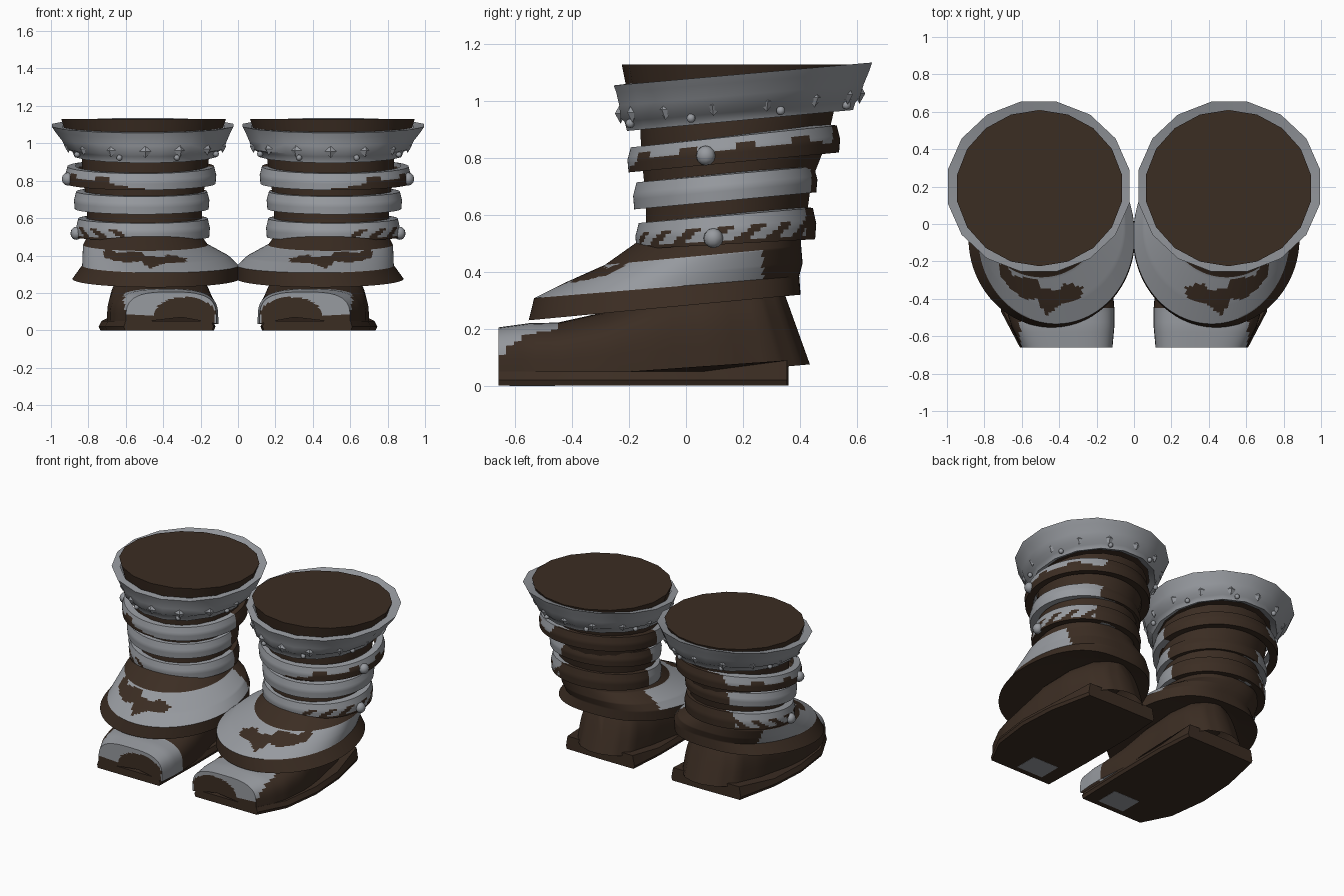
import bpy, bmesh, math
from mathutils import Matrix, Vector

if "Cube" in bpy.data.objects:
    bpy.data.objects.remove(bpy.data.objects["Cube"])


def material(name, rgb):
    m = bpy.data.materials.new(name)
    m.diffuse_color = (*rgb, 1)
    m.use_nodes = True
    m.node_tree.nodes["Principled BSDF"].inputs["Base Color"].default_value = m.diffuse_color
    return m


LEATHER = material("dark brown leather", (0.044, 0.026, 0.0165))
METAL = material("grey metal", (0.31, 0.325, 0.35))
BROWN, GREY = 0, 1


def finish(bm, name, angle=38):
    """Store the right boot part and mirror it to the left boot."""
    bmesh.ops.recalc_face_normals(bm, faces=bm.faces)
    me = bpy.data.meshes.new(name)
    bm.to_mesh(me)
    bm.free()
    me.materials.append(LEATHER)
    me.materials.append(METAL)
    me.shade_smooth()
    me.set_sharp_from_angle(angle=math.radians(angle))
    ob = bpy.data.objects.new(name, me)
    bpy.context.collection.objects.link(ob)
    ob.modifiers.new("left_and_right", 'MIRROR').use_axis[0] = True
    return ob


def ring_point(ring, a, square=1):
    """Point on a tilted oval (centre x, centre y, radius x, radius y, front z, back z)."""
    cx, cy, rx, ry, zf, zb = ring
    s, c = math.sin(a), math.cos(a)
    if s > 0:                                   # optional squarer back half
        c = math.copysign(abs(c) ** square, c)
    return Vector((cx + rx * c, cy + ry * s, zf + (zb - zf) * (s + 1) / 2))


def skin(bm, loops, closed, paint):
    """Bridge point loops; paint(centre, position along loop, row) gives a colour."""
    rows = [[bm.verts.new(p) for p in lp] for lp in loops]
    n = len(rows[0])
    for r in range(len(rows) - 1):
        for i in range(n if closed else n - 1):
            j = (i + 1) % n
            f = bm.faces.new((rows[r][i], rows[r][j], rows[r + 1][j], rows[r + 1][i]))
            f.material_index = paint(f.calc_center_median(), (i + 0.5) / n, r)
    return rows


def loft(name, rings, paint, sides=16, steps=1, caps=True, angle=38, square=1):
    """Shell through tilted oval rings, subdivided in height for painting."""
    fine = []
    for a, b in zip(rings, rings[1:]):
        fine += [[p + (q - p) * k / steps for p, q in zip(a, b)] for k in range(steps)]
    fine.append(rings[-1])
    loops = [[ring_point(ring, math.tau * (i + 0.5) / sides, square) for i in range(sides)]
             for ring in fine]
    bm = bmesh.new()
    rows = skin(bm, loops, True, paint)
    if caps:
        bm.faces.new(rows[0])
        bm.faces.new(rows[-1])
    return finish(bm, name, angle)


def brown(c, u, r):
    return BROWN


def grey(c, u, r):
    return GREY


# Leather shaft and top lining
loft("shaft", [(.50, .12, .30, .28, .46, .48), (.50, .14, .31, .285, .52, .58),
               (.50, .15, .312, .295, .66, .72), (.50, .17, .335, .33, .80, .86),
               (.495, .18, .345, .345, .90, .97)], brown, sides=20)
loft("top_lining", [(.505, .19, .41, .39, 1.0, 1.04), (.505, .192, .447, .418, 1.13, 1.13)],
     brown, sides=18)

# Flared metal cuff with a stepped lower lip
loft("cuff", [(.495, .19, .35, .36, .91, .985), (.495, .19, .385, .405, .895, .97),
              (.495, .19, .398, .414, .928, .998), (.497, .19, .43, .428, .94, 1.01),
              (.50, .195, .45, .438, .985, 1.06), (.508, .199, .478, .453, 1.03, 1.105),
              (.51, .20, .495, .463, 1.055, 1.137), (.505, .192, .44, .412, 1.06, 1.118)],
     grey, sides=16, caps=False, angle=50)


# Strap bands: metal on the front and outside, leather at the back
def band_paint(style, cx, outer, inner):
    def paint(c, u, r):
        if c.y > (outer if c.x > cx else inner):
            return BROWN
        v = (r - 3.5) / 8          # height fraction across the outer wall
        wave = (u * (11 if style == "notched" else 17)) % 1
        if style == "notched":
            if v < .5 * min(1, (c.x - .46) / .32):
                return BROWN
            if c.x > .68 and v < .78 and wave < .36:
                return BROWN
        if style == "slashed" and c.x > cx + .1:
            if v < .08 or (v < .68 and (wave - v * 1.3) % 1 < .44):
                return BROWN
        return GREY
    return paint


def band(name, cx, cy, rx, ry, z0f, z1f, z0b, z1b, style, outer, inner):
    mf, mb = (z0f + z1f) / 2, (z0b + z1b) / 2
    loft(name, [(cx, cy, rx - .05, ry - .05, z0f + .005, z0b + .005),
                (cx, cy, rx, ry, z0f, z0b), (cx, cy, rx + .004, ry + .004, mf, mb),
                (cx, cy, rx - .008, ry - .008, z1f, z1b),
                (cx, cy, rx - .05, ry - .05, z1f + .004, z1b + .004)],
         band_paint(style, cx, outer, inner), sides=168, steps=4, caps=False)


band("upper_band", .52, .168, .40, .37, .75, .838, .82, .915, "notched", .515, .15)
band("middle_band", .515, .138, .358, .32, .62, .715, .68, .77, "plain", .44, .15)
band("lower_band", .508, .14, .354, .314, .48, .572, .515, .625, "slashed", .42, .18)

# Ankle skirt with a leather rim, metal plate and ragged leather patch
PATCH = [(.267, -.335), (.37, -.315), (.395, -.35), (.49, -.35), (.52, -.30), (.65, -.275),
         (.71, -.16), (.72, -.27), (.66, -.35), (.59, -.40), (.52, -.40), (.47, -.49),
         (.38, -.42), (.29, -.40)]


def in_patch(x, y):
    inside = False
    for (x1, y1), (x2, y2) in zip(PATCH, PATCH[1:] + PATCH[:1]):
        if (y1 > y) != (y2 > y) and x < x1 + (y - y1) * (x2 - x1) / (y2 - y1):
            inside = not inside
    return inside


def skirt_paint(c, u, r):
    if not 24 <= r < 48 or c.y > (.27 if c.x > .45 else .2):
        return BROWN
    return BROWN if in_patch(c.x, c.y) else GREY


loft("ankle_skirt", [(.45, .05, .24, .26, .27, .33), (.44, -.075, .445, .478, .23, .32),
                     (.415, -.068, .418, .466, .308, .385), (.44, -.01, .392, .42, .36, .43),
                     (.495, .06, .333, .345, .425, .49), (.50, .12, .30, .285, .51, .515)],
     skirt_paint, sides=128, steps=12, square=.75)

# Foot: arched sections from toe to pointed heel (y, inner x, outer x, top)
SECTIONS = [(-.66, .115, .60, .205), (-.55, .105, .655, .22), (-.45, .105, .685, .222),
            (-.28, .12, .70, .26), (-.1, .14, .69, .33), (.1, .16, .66, .36),
            (.25, .20, .60, .36), (.31, .27, .52, .35), (.335, .36, .43, .34)]


def arch(y, x0, x1, top):
    pts = []
    base = .035 + .12 * max(0, y)                          # heel lifts off the sole
    for i in range(33):
        t = math.pi * i / 32
        c, s = math.cos(t), max(math.sin(t), 0)
        z = base + (top - base) * s ** .52
        lean = max(0, y) * .3 * (1 - (z - base) / .28)     # heel slopes outward at the base
        pts.append(Vector(((x0 + x1) / 2 - (x1 - x0) / 2 * math.copysign(abs(c) ** .68, c),
                           y + lean, z)))
    return pts


def foot_paint(c, u, r):
    if c.y < -.655:                                       # toe front
        dark = ((c.x - .285) / .165) ** 2 + ((c.z - .085) / .092) ** 2 < 1
        low = .05 if c.x < .25 else .08
        return BROWN if dark or c.z < low else GREY
    edge = .06 if c.x < .3 else .105 if c.y < -.55 else .16
    return GREY if c.y < -.445 and c.z > edge and c.x < .61 else BROWN


loops = []
toe = arch(*SECTIONS[0])
mid = Vector((.30, -.66, .07))
for k in range(1, 18):
    loops.append([mid.lerp(p, k / 18) for p in toe])
for a, b in zip(SECTIONS, SECTIONS[1:]):
    for k in range(4):
        loops.append(arch(*[p + (q - p) * k / 4 for p, q in zip(a, b)]))
loops.append(arch(*SECTIONS[-1]))
bm = bmesh.new()
rows = skin(bm, loops, False, foot_paint)
bm.faces.new(rows[0])
bm.faces.new(rows[-1])
finish(bm, "foot", 45)

# Flat sole with raised back corners
OUTLINE = [(.13, -.66), (.61, -.66), (.71, -.47), (.745, -.2), (.73, .06), (.665, .355),
           (.40, .36), (.14, .36), (.12, .1), (.12, -.3)]
bm = bmesh.new()
levels = [[Vector((.43 + (x - .43) * s, y, z + (.04 * max(0, y - .1) / .26 if z > .03 else 0)))
           for x, y in OUTLINE] for s, z in ((.97, 0), (1, .02), (.95, .05))]
rows = skin(bm, levels, True, brown)
bm.faces.new(rows[0])
bm.faces.new(rows[-1])
finish(bm, "sole", 25)

# Small metal plate under the toe
bm = bmesh.new()
bmesh.ops.create_cube(bm, size=1, matrix=Matrix.Translation((.33, -.54, .002))
                      @ Matrix.Diagonal((.2, .16, .006, 1)))
for f in bm.faces:
    f.material_index = GREY
finish(bm, "sole_plate")


# Rivets and pointed trim, set around the bands and cuff
def studs(name, items, sphere=True):
    bm = bmesh.new()
    for ring, a, size in items:
        m = (Matrix.Translation(ring_point(ring, a)) @ Matrix.Rotation(a, 4, 'Z')
             @ Matrix.Diagonal((*size, 1)))
        bmesh.ops.create_uvsphere(bm, u_segments=10 if sphere else 4,
                                  v_segments=6 if sphere else 2, radius=1, matrix=m)
    for f in bm.faces:
        f.material_index = GREY
    finish(bm, name, 50 if sphere else 20)


studs("band_rivets", [((.52, .168, .405, .37, .785, .85), -.27, (.032, .035, .035)),
                      ((.508, .14, .36, .314, .51, .53), -.14, (.032, .035, .035))])
studs("cuff_rivets", [((.495, .19, .402, .412, .92, .99), math.tau * (i + .45) / 8,
                       (.016, .016, .016)) for i in range(8)])
studs("cuff_points", [((.495, .19, .423, .42, .957, 1.027), math.tau * (i + .5) / 14,
                       (.02, .034, .036)) for i in range(14)], sphere=False)
